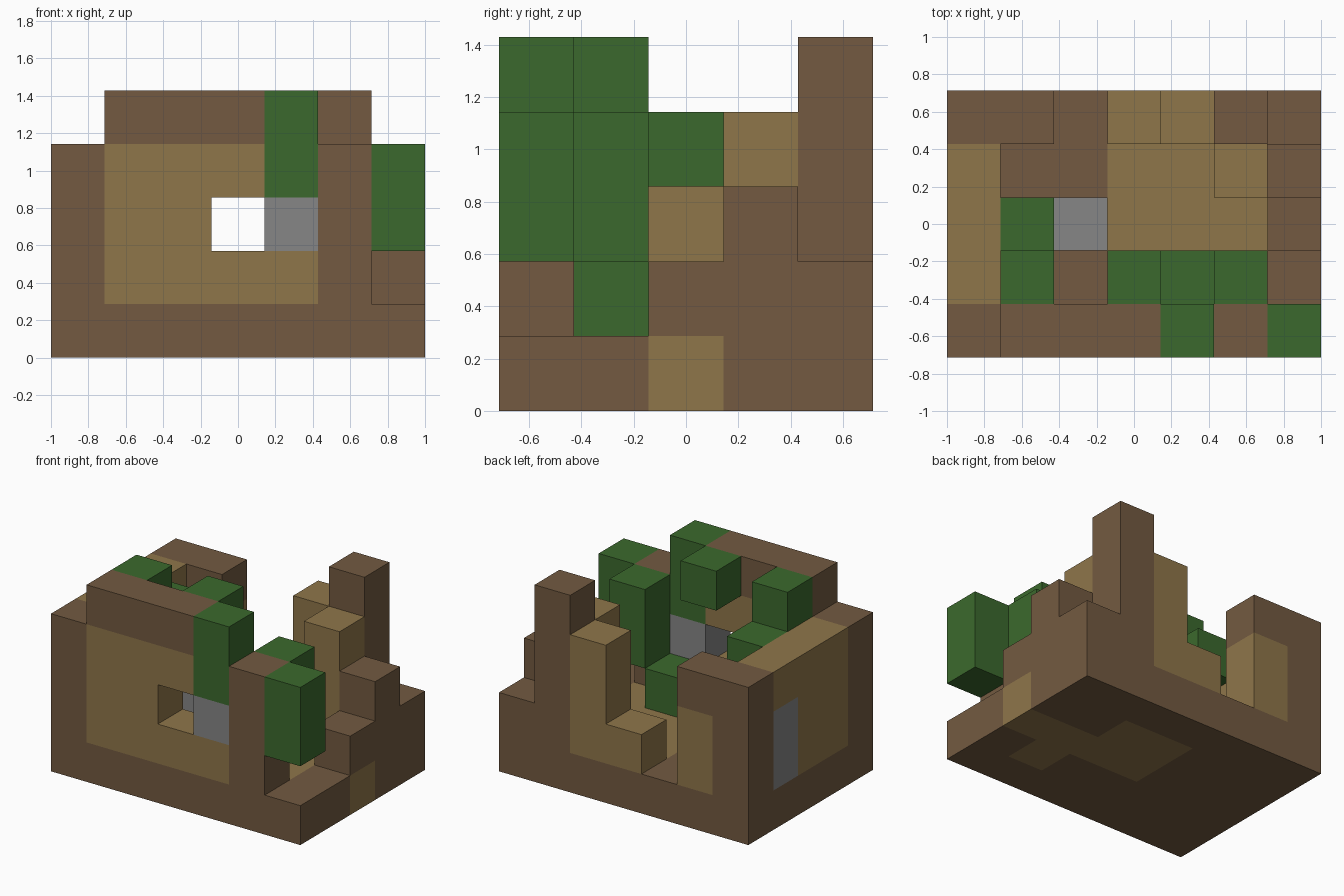
import bpy
import bmesh
from mathutils import Vector

if "Cube" in bpy.data.objects:
    bpy.data.objects.remove(bpy.data.objects["Cube"], do_unlink=True)

SIZE = 2 / 7
ORIGIN = Vector((-3.5, -2.5, 0))


def linear(code):
    """Turn a hex colour into linear RGBA."""
    values = [int(code[i:i + 2], 16) / 255 for i in (0, 2, 4)]
    return [((v + 0.055) / 1.055) ** 2.4 for v in values] + [1]


def make_material(name, code):
    mat = bpy.data.materials.new(name)
    mat.use_nodes = True
    colour = linear(code)
    mat.diffuse_color = colour
    shader = mat.node_tree.nodes["Principled BSDF"]
    shader.inputs["Base Color"].default_value = colour
    shader.inputs["Roughness"].default_value = 0.9
    return mat


brown = make_material("dark_wood", "735A41")
tan = make_material("light_wood", "8F764A")
green = make_material("leaf_green", "3B692D")
grey = make_material("stone_grey", "868686")

# Each occupied grid cell remembers its part and colour
cells = {}


def span(r):
    return range(*r) if isinstance(r, tuple) else range(r, r + 1)


def block(part, mat, x, y, z):
    """Fill a box of cells; later blocks replace earlier ones."""
    for i in span(x):
        for j in span(y):
            for k in span(z):
                cells[i, j, k] = (part, mat)


# Floor slab with a light path running out to the side
block("floor", brown, (0, 7), (0, 5), 0)
block("floor_path", tan, (3, 5), (2, 4), 0)
block("floor_path", tan, (5, 7), 2, 0)
block("floor_path", tan, 5, 1, 0)

# Corner posts
block("front_right_post", brown, 0, 0, (1, 4))
block("front_left_post", brown, 5, 0, (1, 4))
block("back_right_post", brown, 0, 4, (1, 4))
block("back_left_post", brown, 5, 4, (1, 5))

# Front wall with its window opening, stone and top beam
block("front_wall", tan, (1, 5), 0, (1, 4))
del cells[3, 0, 2]
block("front_stone", grey, 4, 0, 2)
block("front_beam", brown, (1, 4), 0, 4)

# Side wall with a stone window
block("right_wall", tan, 0, (1, 4), (1, 4))
block("right_window", grey, 0, 3, (1, 3))

# Broken back wall
block("back_wall_right", tan, 1, 4, (1, 3))
block("back_beam", brown, 1, 4, 3)
block("back_wall_low", tan, 3, 4, 1)
block("back_wall_left", tan, 4, 4, (1, 4))
block("inner_wall", tan, 5, 3, (1, 4))

# Rubble steps on the open side
block("rubble", brown, 6, 2, 1)
block("rubble", brown, 6, 3, (1, 3))
block("rubble", brown, 6, 4, 1)

# Stone inside
block("inner_stone", grey, 2, 2, 1)

# Overgrowth
block("front_vine", green, 4, 0, (3, 5))
block("corner_vine", green, 6, 0, (2, 4))
block("post_vine", green, 5, 1, (2, 4))
block("beam_leaf", green, 3, 1, 4)
block("roof_leaf", green, 1, 1, 4)
block("wall_leaf", green, 1, 2, 3)
block("floor_bush", green, 4, 1, 1)


def exposed_faces(bm, cell):
    """Add the sides of a cell that touch no other cell."""
    centre = Vector(cell) + Vector((0.5, 0.5, 0.5))
    for axis in range(3):
        for sign in (-1, 1):
            normal = Vector((0, 0, 0))
            normal[axis] = sign
            neighbour = tuple(int(c + n) for c, n in zip(cell, normal))
            if neighbour in cells:
                continue
            u = Vector((0, 0, 0))
            u[(axis + 1) % 3] = 0.5
            v = normal.cross(u)
            middle = centre + normal / 2
            corners = (middle - u - v, middle + u - v,
                       middle + u + v, middle - u + v)
            bm.faces.new([bm.verts.new((c + ORIGIN) * SIZE) for c in corners])


# Build one clean shell per part
parts = {}
for cell, (part, mat) in cells.items():
    parts.setdefault(part, (mat, []))[1].append(cell)

for part, (mat, members) in parts.items():
    bm = bmesh.new()
    for cell in members:
        exposed_faces(bm, cell)
    bmesh.ops.remove_doubles(bm, verts=bm.verts, dist=0.001)
    bmesh.ops.dissolve_limit(bm, angle_limit=0.01,
                             verts=bm.verts, edges=bm.edges)
    mesh = bpy.data.meshes.new(part)
    bm.to_mesh(mesh)
    bm.free()
    mesh.materials.append(mat)
    obj = bpy.data.objects.new(part, mesh)
    bpy.context.collection.objects.link(obj)
